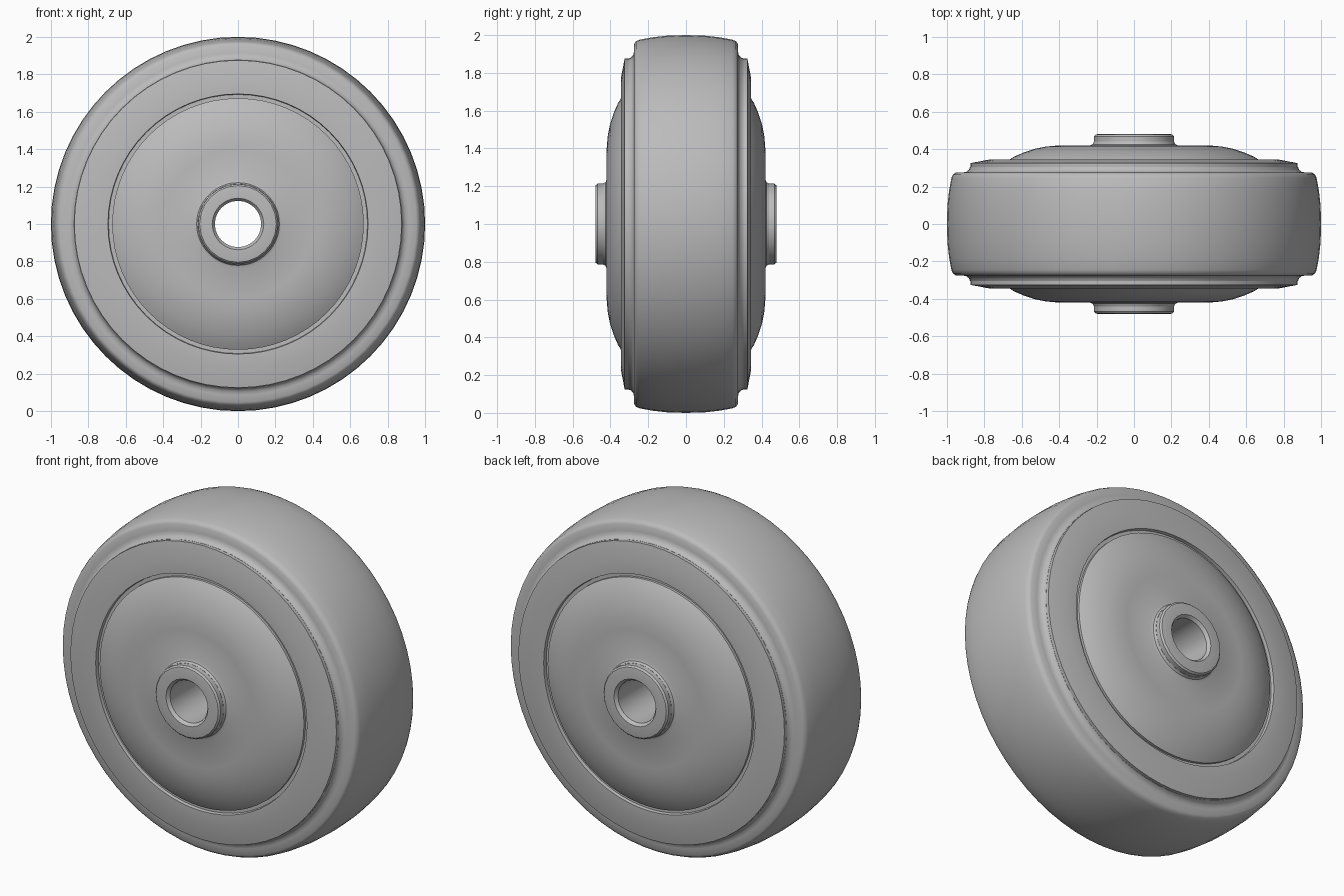
import bpy
import math

cube = bpy.data.objects.get("Cube")
if cube:
    bpy.data.objects.remove(cube, do_unlink=True)

grey = bpy.data.materials.new("plain grey")
grey.use_nodes = True
grey.diffuse_color = (0.5, 0.5, 0.5, 1)
grey.node_tree.nodes["Principled BSDF"].inputs["Base Color"].default_value = grey.diffuse_color


def lathe(name, half, steps):
    """Revolve a closed section about the axle; half runs (radius, depth) from the
    outer centre to the inner centre and is mirrored to the other side."""
    section = half + [(r, -y) for r, y in reversed(half) if y > 0]
    n = len(section)
    verts = []
    for i in range(steps):
        a = math.tau * i / steps
        verts += [(r * math.cos(a), y, 1 + r * math.sin(a)) for r, y in section]
    faces = []
    for i in range(steps):
        j = (i + 1) % steps
        for k in range(n):
            m = (k + 1) % n
            faces.append((i * n + k, j * n + k, j * n + m, i * n + m))
    mesh = bpy.data.meshes.new(name)
    mesh.from_pydata(verts, [], faces)
    mesh.materials.append(grey)
    obj = bpy.data.objects.new(name, mesh)
    bpy.context.collection.objects.link(obj)
    bpy.ops.object.select_all(action='DESELECT')
    obj.select_set(True)
    bpy.context.view_layer.objects.active = obj
    # Make the face directions point outwards
    bpy.ops.object.mode_set(mode='EDIT')
    bpy.ops.mesh.select_all(action='SELECT')
    bpy.ops.mesh.normals_make_consistent(inside=False)
    bpy.ops.object.mode_set(mode='OBJECT')
    bpy.ops.object.shade_smooth_by_angle(angle=math.radians(35))
    return obj


# Crowned tyre with rounded shoulders and a fillet up to the rim
lathe("tyre", [(1, 0), (0.997, 0.1), (0.988, 0.18), (0.976, 0.245), (0.968, 0.264),
               (0.953, 0.274), (0.915, 0.275), (0.896, 0.279), (0.882, 0.29),
               (0.876, 0.305), (0.86, 0.305), (0.86, 0)], 64)

# Raised rim with a sloping outer face and a shallow step on its inside
lathe("rim", [(0.875, 0), (0.875, 0.325), (0.77, 0.345), (0.695, 0.345),
              (0.692, 0.325), (0.65, 0.325), (0.65, 0)], 64)

# Domed wheel disc
lathe("wheel_disc", [(0.672, 0), (0.672, 0.34), (0.64, 0.36), (0.59, 0.382), (0.53, 0.402),
                     (0.47, 0.414), (0.4, 0.42), (0.235, 0.42), (0.221, 0.426),
                     (0.214, 0.44), (0.19, 0.44), (0.19, 0)], 64)

# Hub sleeve with a chamfered through bore
lathe("hub", [(0.214, 0), (0.214, 0.468), (0.205, 0.478), (0.195, 0.48),
              (0.138, 0.48), (0.124, 0.462), (0.124, 0)], 24)
